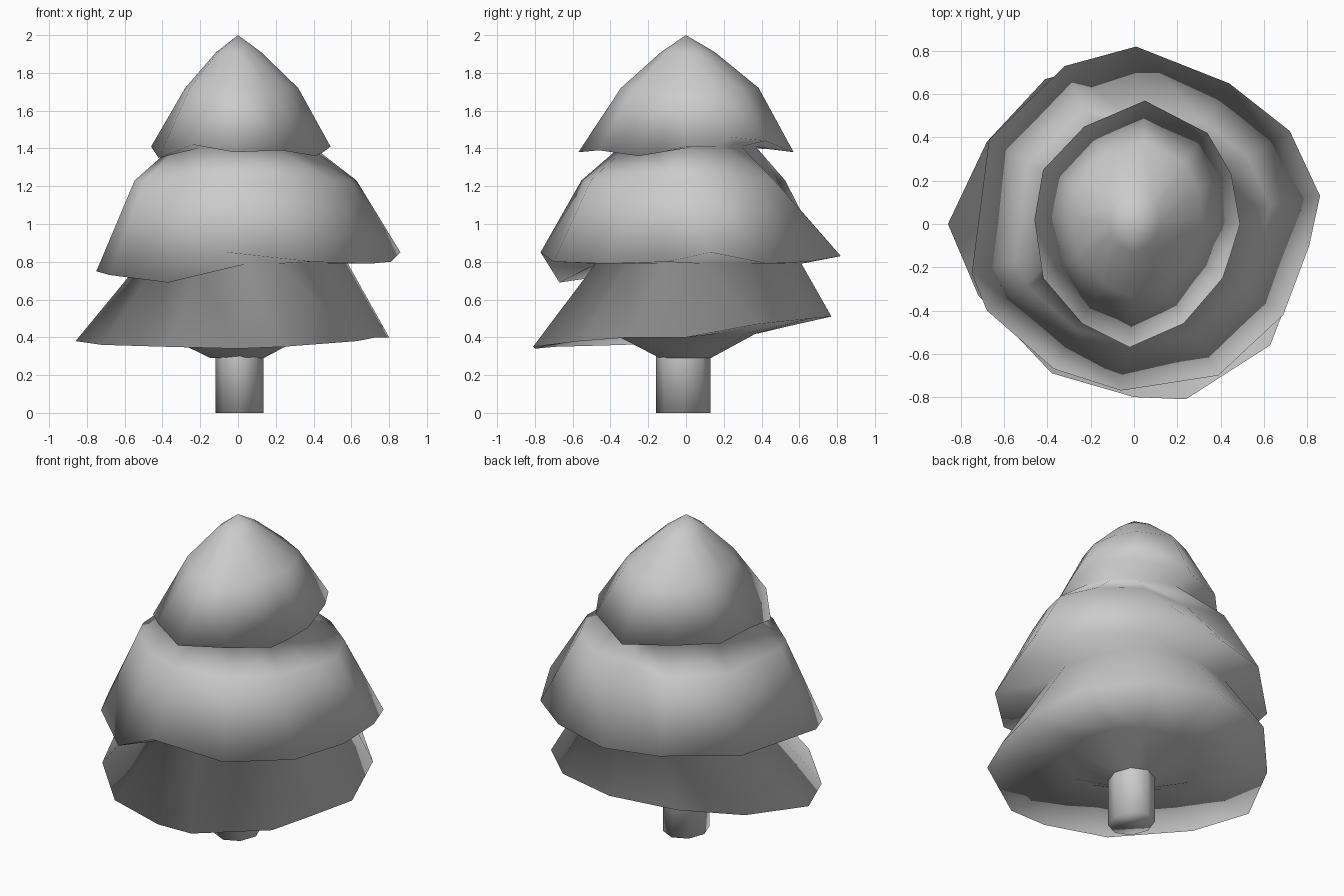
import bpy, bmesh

if "Cube" in bpy.data.objects:
    bpy.data.objects.remove(bpy.data.objects["Cube"])


def make_object(name, bm):
    bmesh.ops.recalc_face_normals(bm, faces=bm.faces)
    for f in bm.faces:
        f.smooth = True
    mesh = bpy.data.meshes.new(name)
    bm.to_mesh(mesh)
    bm.free()
    ob = bpy.data.objects.new(name, mesh)
    bpy.context.collection.objects.link(ob)


def ring(rim, sx, sy, z, dx=0, dy=0):
    """Scaled, level copy of an uneven rim."""
    return [(x * sx + dx, y * sy + dy, z) for x, y, _ in rim]


# Uneven rims of the three branch tiers, all starting at the right side
lower = [(.80, 0, .40), (.73, -.30, .40), (.63, -.56, .38), (.24, -.81, .35),
         (0, -.80, .34), (-.38, -.69, .35), (-.72, -.33, .36), (-.86, 0, .38),
         (-.68, .38, .42), (-.41, .67, .49), (0, .77, .51), (.40, .66, .50),
         (.68, .38, .47)]
middle = [(.86, .13, .85), (.81, -.10, .80), (.69, -.42, .79), (.39, -.70, .80),
          (-.06, -.77, .85), (-.37, -.67, .69), (-.68, -.40, .73), (-.75, -.23, .75),
          (-.67, .39, .80), (-.32, .73, .83), (.01, .82, .83), (.44, .65, .80),
          (.72, .43, .79)]
crown = [(.49, 0, 1.41), (.45, -.13, 1.38), (.41, -.25, 1.36), (.23, -.46, 1.39),
         (-.02, -.57, 1.38), (-.24, -.46, 1.42), (-.42, -.25, 1.35), (-.46, .02, 1.41),
         (-.42, .25, 1.39), (-.23, .45, 1.40), (.05, .57, 1.38), (.34, .42, 1.44),
         (.45, .23, 1.46)]

# Shoulder of the middle tier, pinched in at the back
shoulder = ring(middle, .73, .72, 1.23)
shoulder[10] = (.01, .47, 1.23)

# Foliage: one continuous smooth skin from the trunk flare to the tip
loops = [ring(lower, .17, .17, .29),
         ring(lower, .48, .48, .42),
         lower,
         ring(lower, .665, .69, .79, .05, .08),
         middle,
         shoulder,
         ring(middle, .46, .45, 1.41),
         crown,
         ring(crown, .63, .64, 1.72, .01, .02),
         ring(crown, .25, .25, 1.91, 0, .01)]
bm = bmesh.new()
rows = [[bm.verts.new(p) for p in loop] for loop in loops]
n = len(lower)
for a, b in zip(rows, rows[1:]):
    for i in range(n):
        j = (i + 1) % n
        bm.faces.new((a[i], a[j], b[j], b[i]))
tip = bm.verts.new((0, 0, 2))
for i in range(n):
    bm.faces.new((rows[-1][i], rows[-1][(i + 1) % n], tip))
bm.faces.new(rows[0])
make_object("foliage", bm)

# Eight-sided trunk, stopping just inside the foliage
bm = bmesh.new()
bmesh.ops.create_cone(bm, cap_ends=True, segments=8, radius1=.138, radius2=.138, depth=.30)
for v in bm.verts:
    v.co = (v.co.x * .92 + .008, v.co.y * 1.05 - .014, v.co.z + .15)
top = [f for f in bm.faces if f.calc_center_median().z > .29]
bmesh.ops.delete(bm, geom=top, context='FACES_ONLY')
make_object("trunk", bm)
